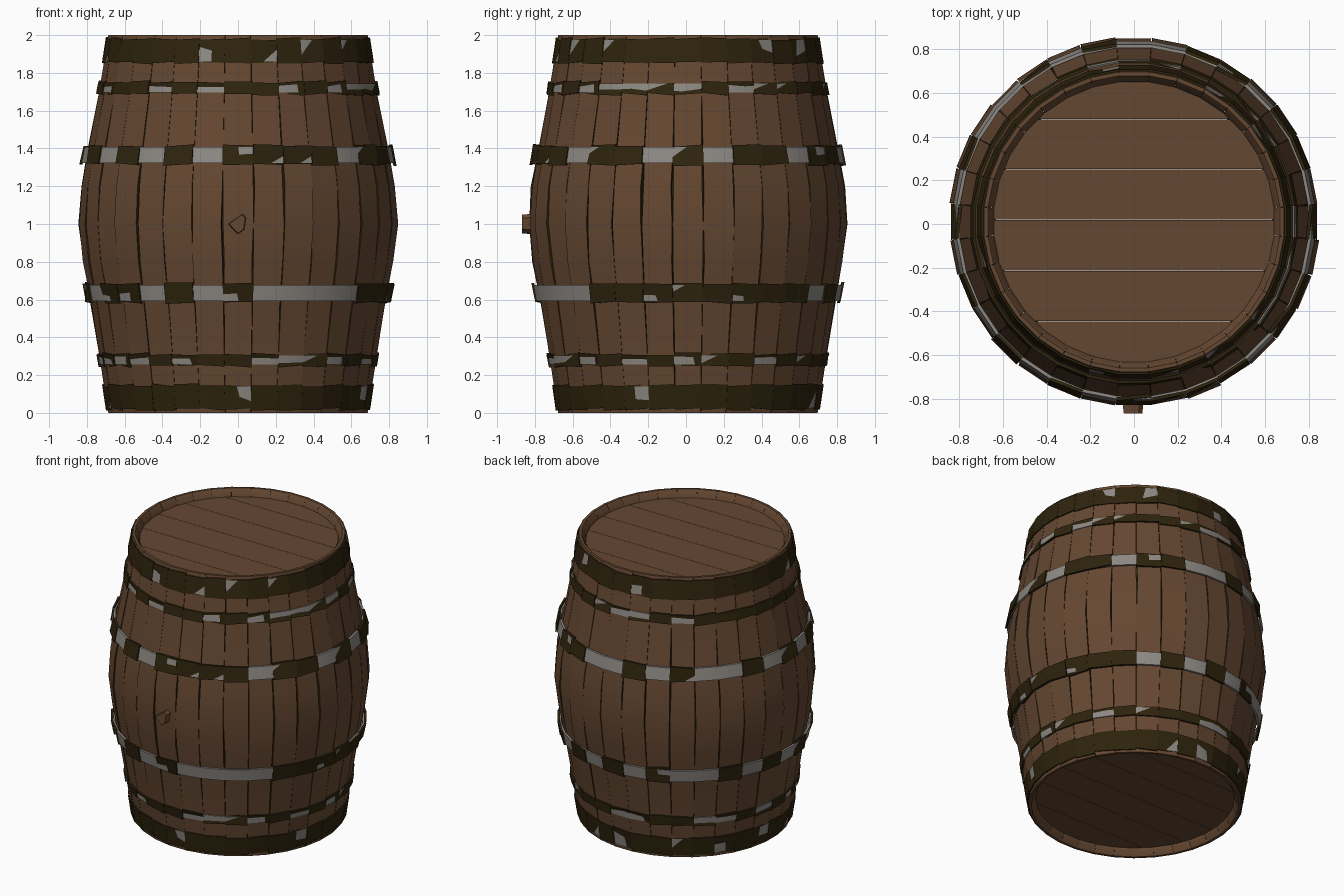
import bpy, math, random

if "Cube" in bpy.data.objects:
    bpy.data.objects.remove(bpy.data.objects["Cube"])

random.seed(11)
N = 32                 # staves around the barrel
STEP = 2 * math.pi / N
CY = 0.01              # barrel axis, the bung sticks out to the front
PROFILE = [(0, .69), (.3, .736), (.6, .785), (.8, .822), (1, .845),
           (1.2, .832), (1.4, .795), (1.7, .738), (2, .69)]


def material(name, rgb):
    m = bpy.data.materials.new(name)
    m.diffuse_color = (*rgb, 1)
    m.use_nodes = True
    m.node_tree.nodes["Principled BSDF"].inputs["Base Color"].default_value = m.diffuse_color
    return m


WOOD = material("brown wood", (.130, .064, .031))
RUST = material("dark rust", (.027, .017, .004))
METAL = material("grey metal", (.27, .25, .23))


def radius(z):
    for (z0, r0), (z1, r1) in zip(PROFILE, PROFILE[1:]):
        if z <= z1:
            return r0 + (r1 - r0) * (z - z0) / (z1 - z0)
    return PROFILE[-1][1]


def polar(r, a, z):
    return (r * math.sin(a), CY - r * math.cos(a), z)


def make(name, verts, faces, mats, indices=None, smooth=None):
    me = bpy.data.meshes.new(name)
    me.from_pydata(verts, [], faces)
    for m in mats:
        me.materials.append(m)
    if indices:
        me.polygons.foreach_set("material_index", indices)
    ob = bpy.data.objects.new(name, me)
    bpy.context.collection.objects.link(ob)
    if smooth:
        bpy.ops.object.select_all(action='DESELECT')
        ob.select_set(True)
        bpy.context.view_layer.objects.active = ob
        bpy.ops.object.shade_smooth_by_angle(angle=math.radians(smooth))
    return ob


def loft(sections, verts, faces, indices, side_mat=0):
    """Join four-point sections (outer left, outer right, inner right, inner left)."""
    b = len(verts)
    for s in sections:
        verts.extend(s)
    for i in range(len(sections) - 1):
        p, q = b + i * 4, b + i * 4 + 4
        for k in range(4):
            j = (k + 1) % 4
            faces.append((p + k, p + j, q + j, q + k))
            indices.append(side_mat if k in (1, 3) else 0)
    e = b + 4 * (len(sections) - 1)
    faces += [(b + 3, b + 2, b + 1, b), (e, e + 1, e + 2, e + 3)]
    indices += [0, 0]


# Staves: bowed planks with uneven edges, dark sides and a rounded inner lip
LIP = {0: .672, .03: .65, .08: .636}
rows = [(0, .69), (.03, .695), (.08, .703)] + PROFILE[1:-1]
rows += [(1.92, .703), (1.97, .695), (2, .69)]
verts, faces, idx = [], [], []
for s in range(N):
    a = s * STEP
    sections = []
    lift = random.uniform(-.004, .004)
    for z, r in rows:
        bow = 1 - abs(z - 1)
        l, rt = [STEP / 2 - (.0006 + random.random() ** 3 * .012 * bow) for _ in "lr"]
        ro = r + lift * bow + random.uniform(-.005, .005) * bow
        ri = LIP.get(round(min(z, 2 - z), 2), r - .055)
        sections.append([polar(ro, a - l, z), polar(ro, a + rt, z),
                         polar(ri, a + rt, z), polar(ri, a - l, z)])
    loft(sections, verts, faces, idx, 1)
make("staves", verts, faces, [WOOD, RUST], idx, 30)

# Dark lining that closes the seams between staves
levels = [.1] + [z for z, _ in PROFILE[1:-1]] + [1.9]
verts = [polar(radius(z) - .045, i * STEP, z) for z in levels for i in range(N)]
faces = [(k * N + i, k * N + (i + 1) % N, k * N + N + (i + 1) % N, k * N + N + i)
         for k in range(len(levels) - 1) for i in range(N)]
make("lining", verts, faces, [RUST])


def metal_hoop(name, z0, z1, off):
    v, f = [], []
    for i in range(N):
        a = (i + .5) * STEP
        for z, d in ((z0, off), (z1, off), (z1, off - .015), (z0, off - .015)):
            v.append(polar(radius(z) + d, a, z))
        p, q = i * 4, (i + 1) % N * 4
        for k in range(4):
            j = (k + 1) % 4
            f.append((p + k, q + k, q + j, p + j))
    make(name, v, f, [METAL], smooth=30)


def rust_hoop(name, z0, z1, off, style):
    """Rust plates on a metal band; style gives four corner heights per plate."""
    v, f, ix = [], [], []
    h = STEP / 2
    for i in range(N):
        a = i * STEP
        d = style(i)
        sections = []
        for z, (dl, dr) in ((z0, d[:2]), (z1, d[2:])):
            zl, zr = [z + random.uniform(-.008, .008) for _ in "lr"]
            rl, rr = radius(z) + off + dl, radius(z) + off + dr
            sections.append([polar(rl, a - h, zl), polar(rr, a + h, zr),
                             polar(rr - .015, a + h, zr), polar(rl - .015, a - h, zl)])
        loft(sections, v, f, ix)
    make(name, v, f, [RUST])


def end_style(i):
    """Nearly closed rust with a chipped corner now and then."""
    d = [random.uniform(.003, .006) for _ in range(4)]
    if random.random() < .25:
        d[random.randrange(4)] = -.006
    return d


def quarter_style(i):
    """Rust broken by diagonal chips."""
    d = [random.uniform(.003, .008) for _ in range(4)]
    if random.random() < .6:
        k = random.choice((0, 2))
        d[k] = -.012
        d[k + 1] = random.choice((-.012, .004))
    return d


def middle_style(full, half):
    """Mostly bare metal; whole and half rust plates at given positions."""
    def style(i):
        if i in full:
            return [random.uniform(.004, .012) for _ in range(4)]
        if i in half:
            d = [-.008, -.008, -.008, -.008]
            k = random.choice((0, 2))
            d[k] = d[k + 1] = .010
            d[(k + 2 + random.randrange(2)) % 4] = .008
            return d
        return [-.03] * 4
    return style


lower = middle_style({30, 5, 6, 9, 11, 12, 14, 16, 21, 23}, {27, 28, 0, 7, 8, 10, 18, 25})
upper = middle_style({28, 30, 3, 6, 10, 11, 14, 17, 22, 26}, {0, 1, 2, 5, 8, 13, 19, 24})

# Hoops: end, quarter and middle pairs, mirrored about the mid height
for label, z0, z1, off, styles in (
        ("end", .027, .14, .004, (end_style, end_style)),
        ("quarter", .255, .305, .007, (quarter_style, quarter_style)),
        ("middle", .592, .678, .022, (lower, upper))):
    for side, style in zip(("lower", "upper"), styles):
        lo, hi = (z0, z1) if side == "lower" else (2 - z1, 2 - z0)
        metal_hoop(f"{side}_{label}_metal_hoop", lo, hi, off)
        rust_hoop(f"{side}_{label}_rust_hoop", lo - .008, hi + .008, off, style)

# Lids: round heads cut into six planks
CUTS = [-.66, -.445, -.215, .02, .25, .48, .68]
R = .645
for name, z in (("bottom_lid", .05), ("top_lid", 1.925)):
    v, f = [], []
    for y0, y1 in zip(CUTS, CUTS[1:]):
        y0, y1 = max(y0 - CY + .001, -R), min(y1 - CY - .001, R)
        t0, t1 = math.asin(y0 / R), math.asin(y1 / R)
        arc = [t0 + (t1 - t0) * k / 8 for k in range(9)]
        loop = [(R * math.cos(t), R * math.sin(t) + CY) for t in arc]
        loop += [(-x, y) for x, y in reversed(loop)]
        n, b = len(loop), len(v)
        v += [(x, y, z) for x, y in loop] + [(x, y, z + .025) for x, y in loop]
        f += [tuple(range(b + n - 1, b - 1, -1)), tuple(range(b + n, b + 2 * n))]
        f += [(b + k, b + (k + 1) % n, b + n + (k + 1) % n, b + n + k) for k in range(n)]
    make(name, v, f, [WOOD])

# Bung: small rough plug on the front
shape = [(-.055, 1.0), (0, .945), (.035, .97), (.045, 1.035), (.025, 1.055)]
n = len(shape)
v = [(x, -.80, z) for x, z in shape] + [(x * .85, -.868, 1 + (z - 1) * .9) for x, z in shape]
f = [tuple(range(n - 1, -1, -1)), tuple(range(n, 2 * n))]
f += [(k, (k + 1) % n, n + (k + 1) % n, n + k) for k in range(n)]
make("bung", v, f, [WOOD])
